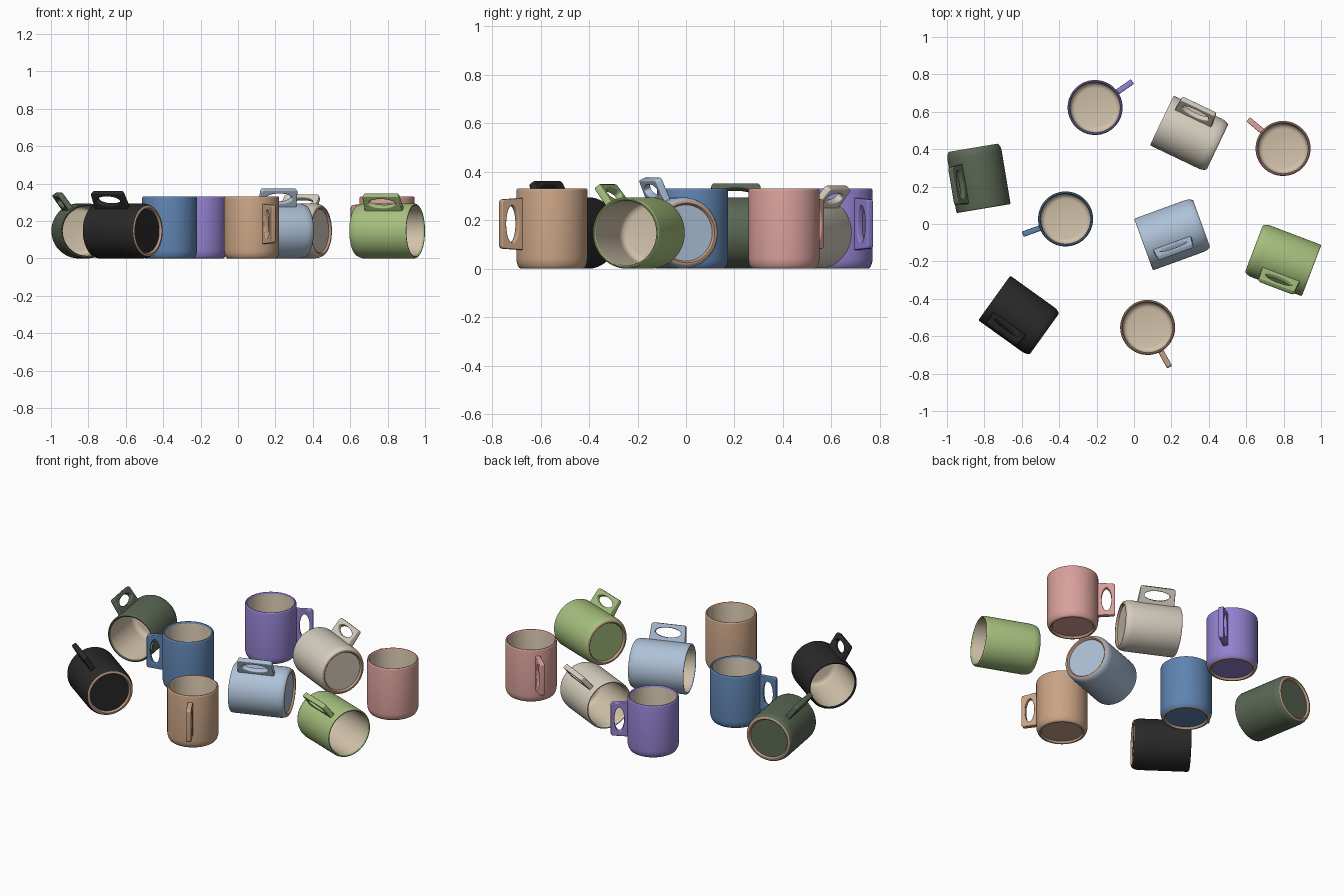
import bpy, bmesh, math
from mathutils import Matrix, Vector

if "Cube" in bpy.data.objects:
    bpy.data.objects.remove(bpy.data.objects["Cube"])

R, H = 0.147, 0.33


def material(name, rgb):
    m = bpy.data.materials.new(name)
    m.diffuse_color = [(c / 255) ** 2.2 for c in rgb] + [1]
    m.use_nodes = True
    m.node_tree.nodes["Principled BSDF"].inputs["Base Color"].default_value = m.diffuse_color
    return m


clay = material("bare_clay", (190, 155, 130))
lining = material("cream_lining", (208, 192, 168))

# Wall profile (radius, height, material of the band that follows):
# 0 = glaze, 1 = bare foot ring, 2 = inner lining
PROFILE = [
    (0, .012, 0), (.116, .012, 1), (.120, .003, 1), (.123, 0, 1), (.130, 0, 1),
    (.135, .003, 0), (.140, .011, 0), (.1445, .023, 0), (.1465, .035, 0),
    (R, .045, 0), (R, .321, 0), (.1455, .327, 0), (.142, H, 0), (.138, H, 0),
    (.1345, .327, 0), (.133, .321, 2), (.133, .055, 2), (.130, .038, 2),
    (.121, .026, 2), (.105, .022, 2), (0, .022, 2)]


def mug_body(name, glaze, matrix, n=64):
    bm = bmesh.new()
    rings = []
    for r, z, _ in PROFILE:
        count = n if r else 1
        rings.append([bm.verts.new((r * math.cos(math.tau * i / n),
                                    r * math.sin(math.tau * i / n), z))
                      for i in range(count)])
    for (a, b), (_, _, mat) in zip(zip(rings, rings[1:]), PROFILE):
        for i in range(n):
            j = (i + 1) % n
            quad = [a[i % len(a)], a[j % len(a)], b[j % len(b)], b[i % len(b)]]
            f = bm.faces.new(list(dict.fromkeys(quad)))
            f.material_index = mat
    bmesh.ops.recalc_face_normals(bm, faces=bm.faces)
    me = bpy.data.meshes.new(name)
    bm.to_mesh(me)
    bm.free()
    for m in (glaze, clay, lining):
        me.materials.append(m)
    ob = bpy.data.objects.new(name, me)
    bpy.context.collection.objects.link(ob)
    ob.matrix_world = matrix
    smooth(ob)


def smooth(ob):
    bpy.ops.object.select_all(action='DESELECT')
    ob.select_set(True)
    bpy.context.view_layer.objects.active = ob
    bpy.ops.object.shade_smooth_by_angle(angle=math.radians(40))


def handle_mesh():
    # Flat tapered plate with an oval hole, from a filled 2D curve
    cu = bpy.data.curves.new("handle_outline", 'CURVE')
    cu.dimensions, cu.fill_mode = '2D', 'BOTH'
    cu.extrude, cu.bevel_depth, cu.bevel_resolution, cu.offset = .010, .005, 2, -.005
    tip, c, mid = .243, .014, .184
    outer = [(.139, -.108), (tip - c, -.102)]
    for sign in (-1, 1):
        arc = [(tip - c + c * math.cos(t), sign * (.102 - c + c * math.sin(t)))
               for t in [math.radians(15 * k) for k in range(7)]]
        outer += arc[::-1][1:] if sign < 0 else arc
    outer.append((.139, .108))
    hole = [(.194 + .028 * math.cos(math.tau * i / 40),
             .076 * math.sin(math.tau * i / 40)) for i in range(40)]
    for pts in (outer, hole):
        sp = cu.splines.new('POLY')
        sp.points.add(len(pts) - 1)
        for p, (x, y) in zip(sp.points, pts):
            p.co = (x, y, 0, 1)
        sp.use_cyclic_u = True
    ob = bpy.data.objects.new("handle_outline", cu)
    bpy.context.collection.objects.link(ob)
    bpy.context.view_layer.update()
    me = bpy.data.meshes.new_from_object(
        ob.evaluated_get(bpy.context.evaluated_depsgraph_get()))
    bpy.data.objects.remove(ob)
    me.transform(Matrix.Translation((0, 0, mid)) @ Matrix.Rotation(math.pi / 2, 4, 'X'))
    return me


HANDLE = handle_mesh()


def mug(name, rgb, matrix):
    glaze = material(name + "_glaze", rgb)
    mug_body(name + "_mug", glaze, matrix)
    me = HANDLE.copy()
    me.materials.clear()
    me.materials.append(glaze)
    ob = bpy.data.objects.new(name + "_mug_handle", me)
    bpy.context.collection.objects.link(ob)
    ob.matrix_world = matrix
    smooth(ob)


def standing(x, y, angle):
    return Matrix.Translation((x, y, 0)) @ Matrix.Rotation(math.radians(angle), 4, 'Z')


def lying(x, y, angle, tilt):
    # (x, y) = foot centre, angle = heading of the mouth, tilt = handle lean
    a, t = math.radians(angle), math.radians(tilt)
    axis = Vector((math.cos(a), math.sin(a), 0))
    left = Vector((-math.sin(a), math.cos(a), 0))
    hx = Vector((0, 0, 1)) * math.cos(t) + left * math.sin(t)
    rot = Matrix((hx, axis.cross(hx), axis)).transposed().to_4x4()
    return Matrix.Translation((x, y, R)) @ rot


# Standing mugs
mug("purple", (145, 128, 205), standing(-.208, .623, 34.8))
mug("pink", (215, 158, 152), standing(.797, .404, 140.2))
mug("blue", (95, 130, 175), standing(-.366, .027, 199.7))
mug("tan", (200, 162, 132), standing(.073, -.553, -61))

# Mugs lying on their sides
mug("dark_green", (92, 104, 86), lying(-.859, .408, -80.5, -35.5))
mug("pale_blue", (172, 192, 214), lying(.361, .003, 200, 23))
mug("black", (45, 45, 45), lying(-.479, -.588, 144.3, 31))
mug("cream", (213, 205, 190), lying(.446, .411, 154.4, -39.5))
mug("light_green", (165, 190, 125), lying(.641, -.132, -20.8, -37))
